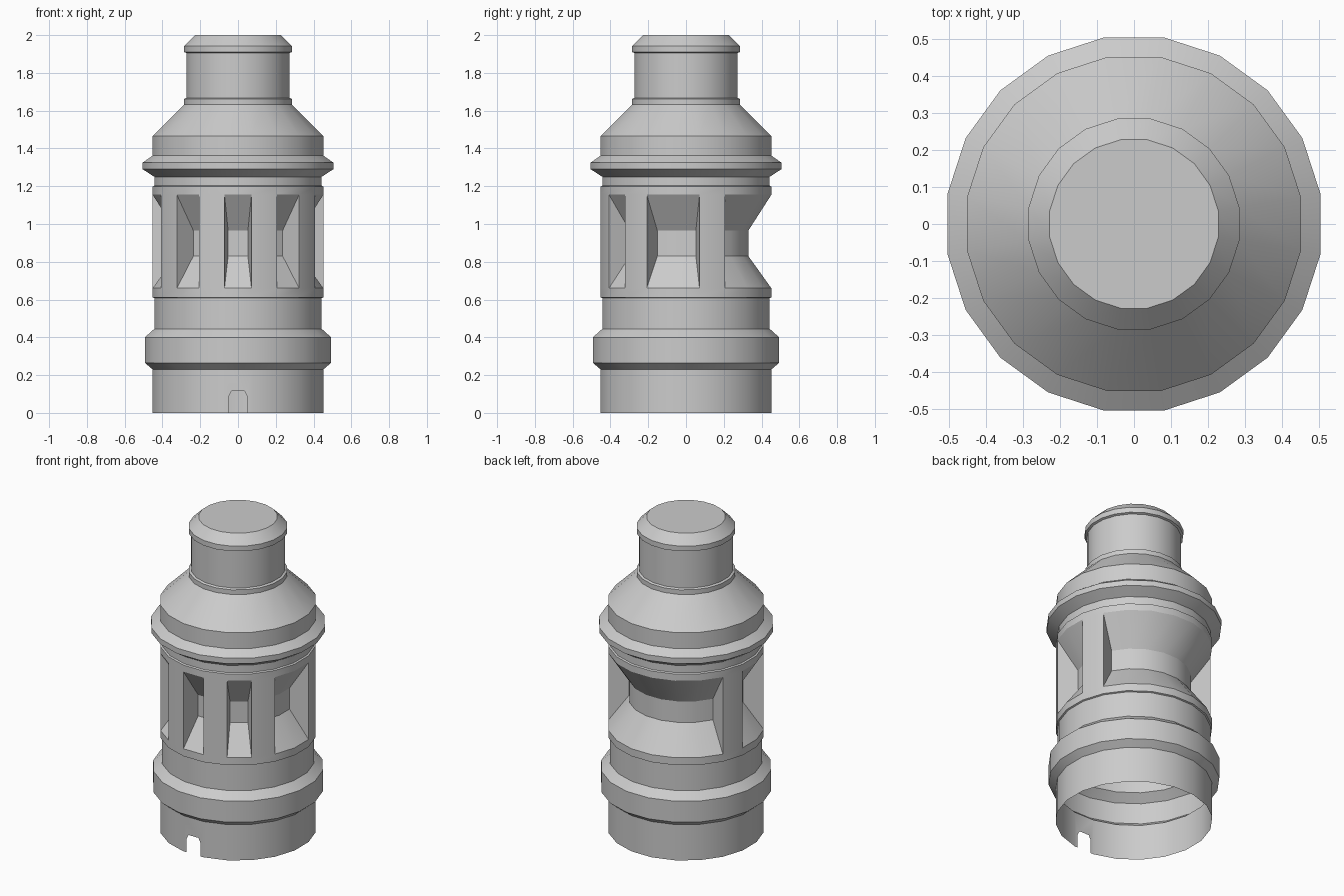
import bpy, bmesh, math

if "Cube" in bpy.data.objects:
    bpy.data.objects.remove(bpy.data.objects["Cube"])

SIDES = 20
STEP = 2 * math.pi / SIDES
COS = math.cos(STEP / 2)


def point(r, z, k):
    # Corner between facet k-1 and k; facet 0 faces the front. r is flat-to-centre.
    a = (k - 0.5) * STEP
    return (r / COS * math.sin(a), -r / COS * math.cos(a), z)


def face(bm, pts):
    bm.faces.new([bm.verts.new(p) for p in pts])


def strip(bm, profile, k):
    for (r0, z0), (r1, z1) in zip(profile, profile[1:]):
        face(bm, [point(r0, z0, k), point(r0, z0, k + 1),
                  point(r1, z1, k + 1), point(r1, z1, k)])


def finish(name, bm):
    bmesh.ops.remove_doubles(bm, verts=bm.verts, dist=1e-5)
    me = bpy.data.meshes.new(name)
    bm.to_mesh(me)
    bm.free()
    me.shade_smooth()
    me.set_sharp_from_angle(angle=math.radians(28))
    bpy.context.collection.objects.link(bpy.data.objects.new(name, me))


# Lower sleeve, open underneath, with a keyway notch in the front facet
R = 0.452
sleeve = [(R, 0), (R, 0.23), (0.493, 0.265), (0.493, 0.40), (0.443, 0.445),
          (0.443, 0.608), (R, 0.612)]
bm = bmesh.new()
for k in range(SIDES):
    strip(bm, sleeve if k else sleeve[1:], k)
notch = [(-0.05, 0), (-0.05, 0.085), (-0.035, 0.115),
         (0.035, 0.115), (0.05, 0.085), (0.05, 0)]
face(bm, [point(R, 0, 0)] + [(x, -R, z) for x, z in notch]
     + [point(R, 0, 1), point(R, 0.23, 1), point(R, 0.23, 0)])
finish("lower_sleeve", bm)

# Window cage: pillars around a recessed core, wide opening at the back
pillars = {1, 3, 6, SIDES - 1, SIDES - 3, SIDES - 6}
recess = [(R, 0.66), (0.33, 0.83), (0.33, 0.965), (R, 1.155)]
bm = bmesh.new()
for k in range(SIDES):
    strip(bm, [(R, 0.612), (R, 0.66)], k)
    strip(bm, [(R, 1.155), (R, 1.198)], k)
    if k in pillars:
        strip(bm, [recess[0], recess[-1]], k)
        face(bm, [point(r, z, k + 1) for r, z in recess])
        face(bm, [point(r, z, k) for r, z in reversed(recess)])
    else:
        strip(bm, recess, k)
finish("window_cage", bm)

# Upper body: collar, shoulder, neck and closed cap
upper = [(R, 1.198), (0.443, 1.203), (0.443, 1.25), (0.505, 1.29), (0.505, 1.325),
         (R, 1.362), (R, 1.465), (0.285, 1.632), (0.285, 1.662), (0.272, 1.668),
         (0.272, 1.905), (0.285, 1.91), (0.285, 1.943), (0.228, 2.0)]
bm = bmesh.new()
for k in range(SIDES):
    strip(bm, upper, k)
face(bm, [point(*upper[-1], k) for k in range(SIDES)])
finish("upper_body", bm)
